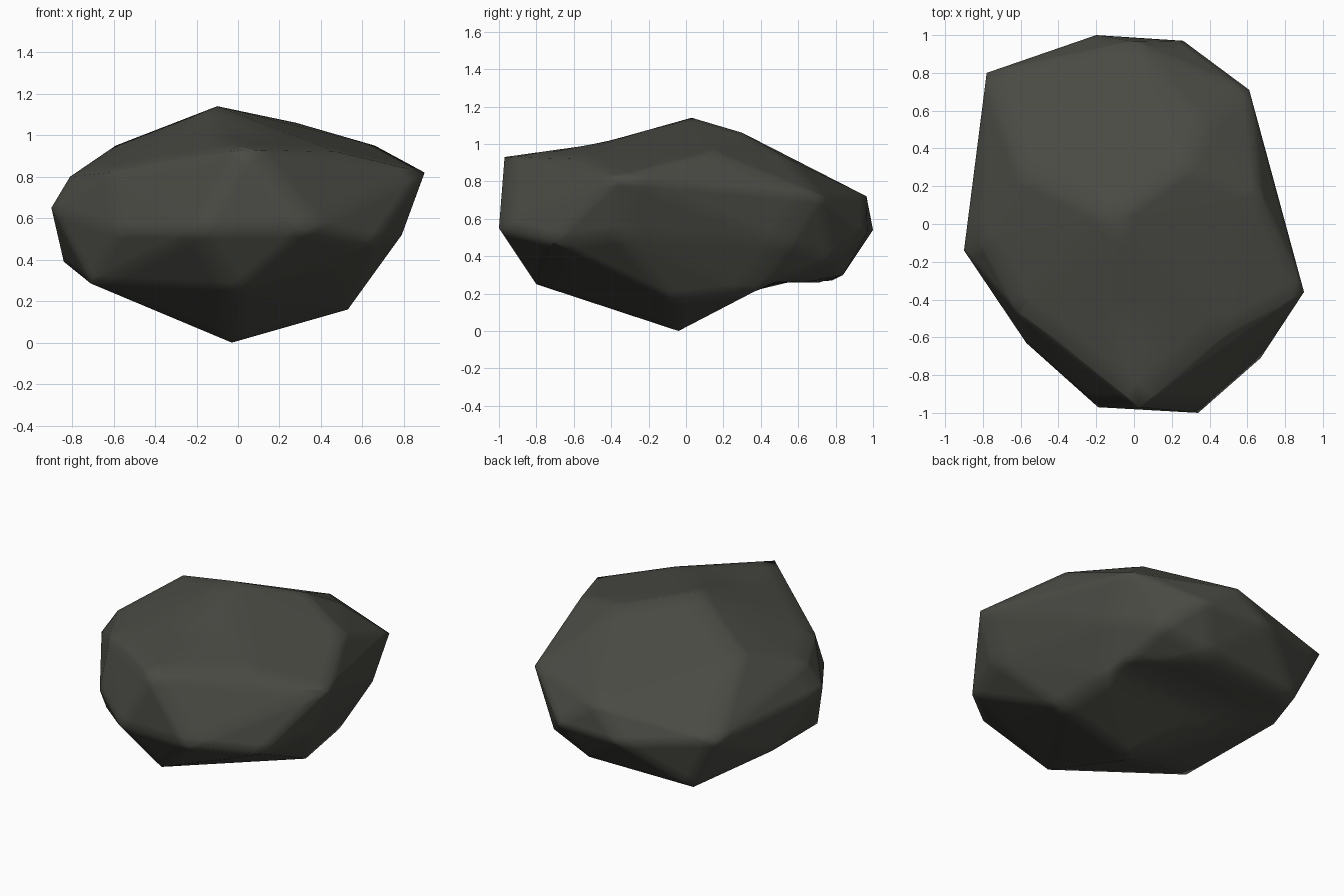
import bpy, bmesh

if "Cube" in bpy.data.objects:
    bpy.data.objects.remove(bpy.data.objects["Cube"])

# Main corners of the boulder
corners = [
    # crown
    (-.10, .03, 1.14), (.28, .30, 1.06), (.66, .15, .95), (-.59, .27, .95),
    (.37, .53, .93), (.03, -.97, .93), (.48, -.58, .92), (-.45, -.58, .86),
    # widest ring
    (.90, -.36, .82), (.61, .71, .72), (.0, .965, .72), (.26, .97, .53),
    (-.20, 1.0, .54), (-.78, .80, .63), (-.81, -.10, .80), (-.90, -.14, .65),
    (-.62, -.46, .82), (-.57, -.63, .54), (-.19, -.97, .54), (.34, -1.0, .55),
    (.67, -.71, .48), (.79, -.38, .52),
    # underside
    (.60, .55, .46), (.42, .78, .38), (.12, .84, .30), (-.60, .78, .27),
    (-.84, .30, .39), (-.71, -.36, .285), (.42, -.69, .37), (.0, -.80, .25),
    (.50, .35, .20), (.53, -.05, .16), (-.03, -.04, 0),
]

bm = bmesh.new()
for c in corners:
    bm.verts.new(c)
bmesh.ops.convex_hull(bm, input=bm.verts[:])
loose = [v for v in bm.verts if not v.link_faces]
bmesh.ops.delete(bm, geom=loose, context='VERTS')

# Finer mesh so shallow hollows can be pressed in
bmesh.ops.subdivide_edges(bm, edges=bm.edges[:], cuts=6, use_grid_fill=True)
bmesh.ops.triangulate(bm, faces=bm.faces[:])

for v in bm.verts:
    y = v.co.y
    # Shallow hollow under the back half
    if y > 0 and v.co.z < .26:
        v.co.z = max(v.co.z, min(.26, .52 * (y + .04)))
    # Slight sag along the front of the crown
    if y < .03 and v.co.z > .9:
        v.co.z = min(v.co.z, max(.93 + .14 * (y + .97), 1 + .28 * (y + .47)))

bmesh.ops.recalc_face_normals(bm, faces=bm.faces[:])
mesh = bpy.data.meshes.new("boulder")
bm.to_mesh(mesh)
bm.free()
for p in mesh.polygons:
    p.use_smooth = True

# Dark stone colour
stone = bpy.data.materials.new("dark_stone")
stone.diffuse_color = (.068, .069, .058, 1)
stone.use_nodes = True
stone.node_tree.nodes["Principled BSDF"].inputs["Base Color"].default_value = stone.diffuse_color
mesh.materials.append(stone)
boulder = bpy.data.objects.new("boulder", mesh)
bpy.context.collection.objects.link(boulder)
